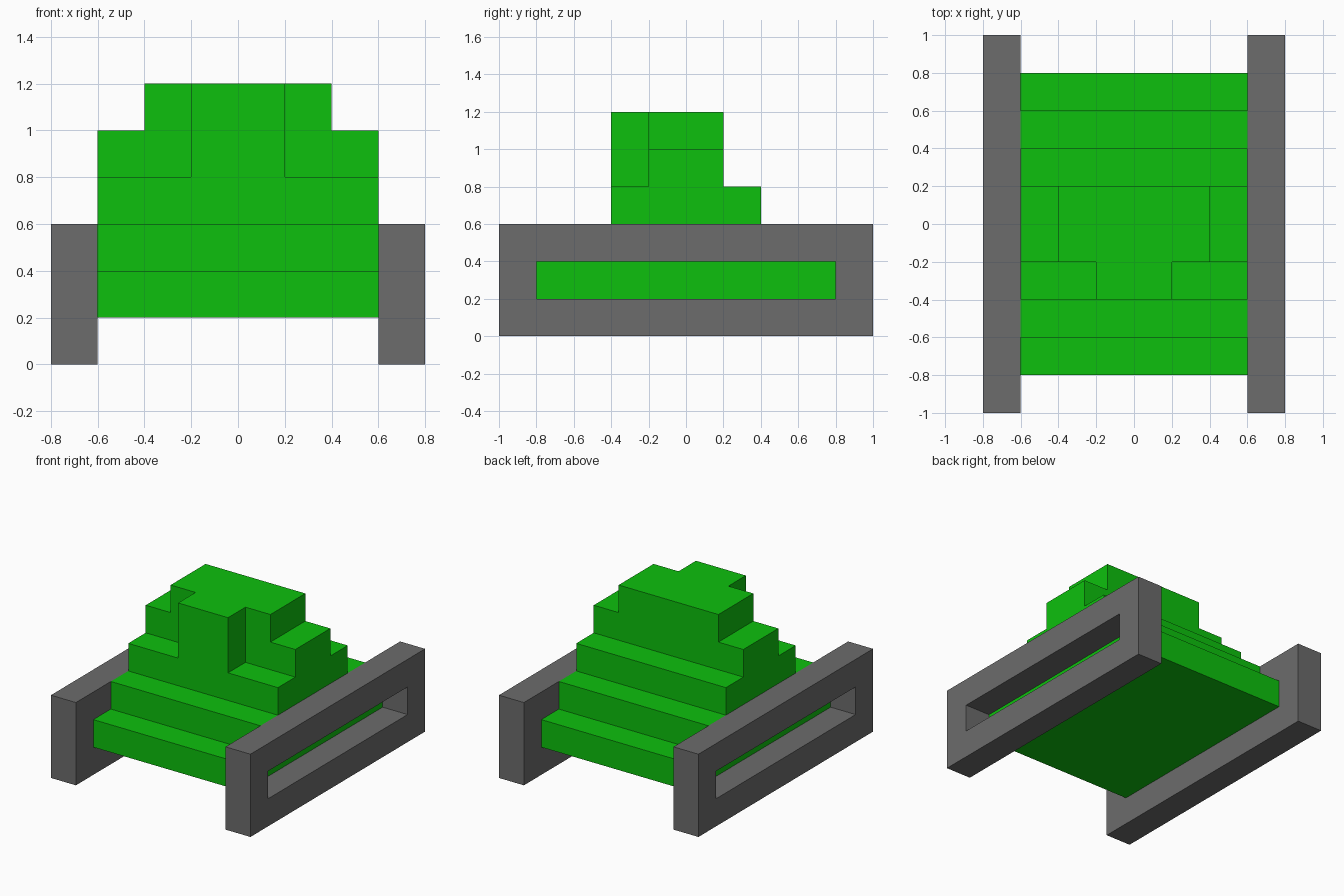
import bpy, bmesh
from mathutils import Vector

cube = bpy.data.objects.get("Cube")
if cube:
    bpy.data.objects.remove(cube, do_unlink=True)


def material(name, color):
    m = bpy.data.materials.new(name)
    m.use_nodes = True
    m.diffuse_color = color
    m.node_tree.nodes["Principled BSDF"].inputs["Base Color"].default_value = color
    return m


green = material("bright green", (0.004, 0.527, 0.004, 1))
grey = material("track grey", (0.15, 0.15, 0.15, 1))


def extrude_faces(name, loops, direction, mat):
    """Extrude flat faces, given as point loops, into a solid."""
    bm = bmesh.new()
    for loop in loops:
        bm.faces.new([bm.verts.new(p) for p in loop])
    bmesh.ops.remove_doubles(bm, verts=bm.verts, dist=1e-5)
    out = bmesh.ops.extrude_face_region(bm, geom=bm.faces[:], use_keep_orig=True)
    moved = [g for g in out["geom"] if isinstance(g, bmesh.types.BMVert)]
    bmesh.ops.translate(bm, verts=moved, vec=Vector(direction))
    bmesh.ops.recalc_face_normals(bm, faces=bm.faces)
    me = bpy.data.meshes.new(name)
    bm.to_mesh(me)
    bm.free()
    me.materials.append(mat)
    ob = bpy.data.objects.new(name, me)
    bpy.context.collection.objects.link(ob)
    return ob


def box(name, x, y, z, mat):
    base = [(x[0], y[0], z[0]), (x[1], y[0], z[0]), (x[1], y[1], z[0]), (x[0], y[1], z[0])]
    return extrude_faces(name, [base], (0, 0, z[1] - z[0]), mat)


# Hull and lower turret: one stepped side profile, extruded across the width
half = []
for i, y in enumerate((0.8, 0.6, 0.4, 0.2)):
    half += [(y, 0.2 + 0.2 * i), (y, 0.4 + 0.2 * i)]
profile = half + [(-y, z) for y, z in reversed(half)]
extrude_faces("stepped_hull", [[(-0.6, y, z) for y, z in profile]], (1.2, 0, 0), green)

# Turret roof and the gun block in front of it
box("turret_roof", (-0.4, 0.4), (-0.2, 0.2), (1.0, 1.2), green)
box("gun_block", (-0.2, 0.2), (-0.4, -0.2), (0.8, 1.2), green)

# Tracks: rectangular frames with a long slot through them
outer = [(-1, 0), (1, 0), (1, 0.6), (-1, 0.6)]
inner = [(-0.8, 0.2), (0.8, 0.2), (0.8, 0.4), (-0.8, 0.4)]
for name, side in (("left_track", 1), ("right_track", -1)):
    quads = []
    for i in range(4):
        j = (i + 1) % 4
        quads.append([(0.6 * side, y, z) for y, z in (outer[i], outer[j], inner[j], inner[i])])
    extrude_faces(name, quads, (0.2 * side, 0, 0), grey)
